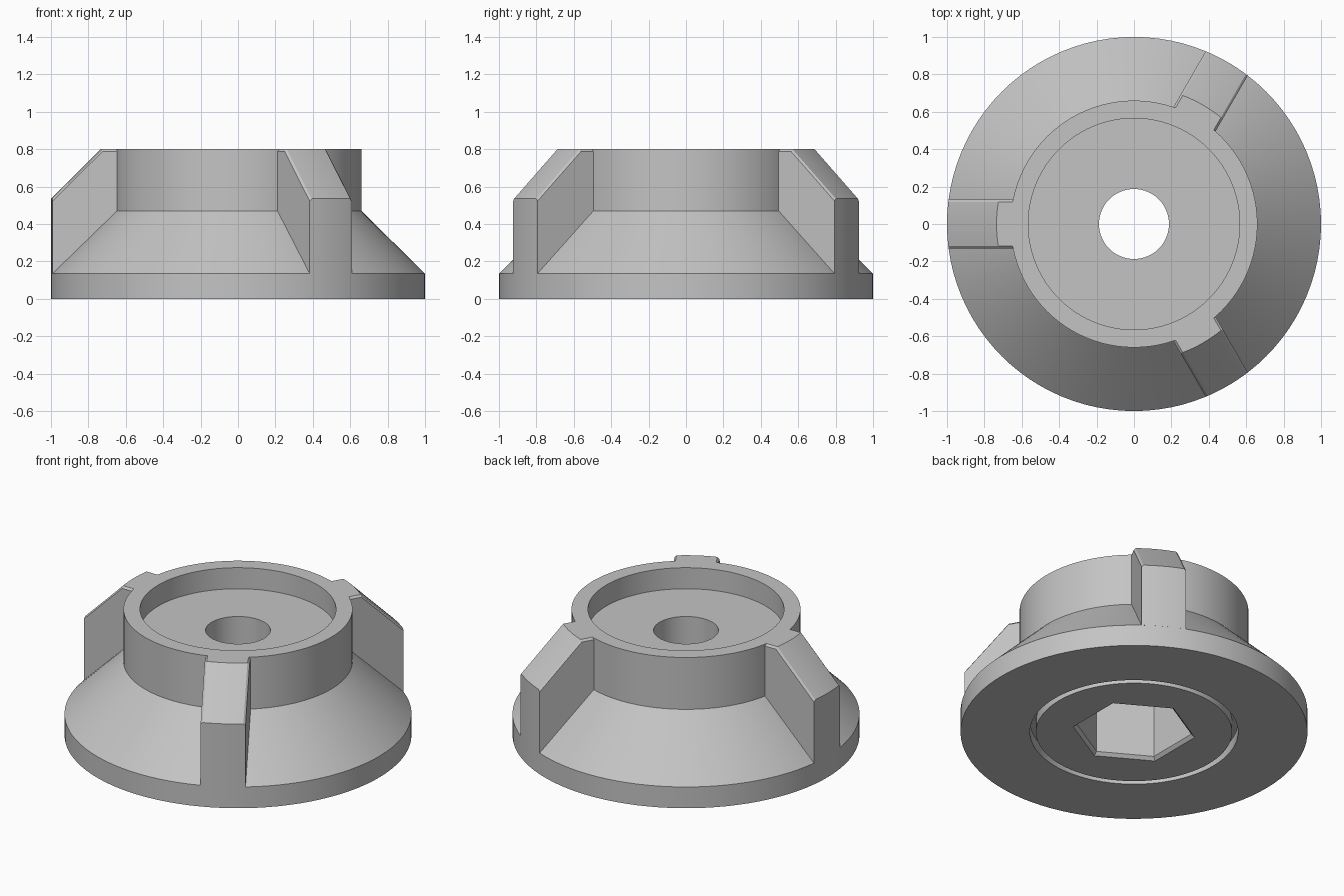
import bpy, bmesh, math
from mathutils import Matrix

cube = bpy.data.objects.get("Cube")
if cube:
    bpy.data.objects.remove(cube, do_unlink=True)

grey = bpy.data.materials.new("plain_grey")
grey.use_nodes = True
colour = (0.55, 0.55, 0.55, 1)
grey.diffuse_color = colour
grey.node_tree.nodes["Principled BSDF"].inputs["Base Color"].default_value = colour

SEGMENTS = 96


def finish(bm, name):
    bmesh.ops.recalc_face_normals(bm, faces=bm.faces)
    mesh = bpy.data.meshes.new(name)
    bm.to_mesh(mesh)
    bm.free()
    mesh.materials.append(grey)
    obj = bpy.data.objects.new(name, mesh)
    bpy.context.collection.objects.link(obj)
    bpy.ops.object.select_all(action='DESELECT')
    obj.select_set(True)
    bpy.context.view_layer.objects.active = obj
    bpy.ops.object.shade_smooth_by_angle(angle=math.radians(25))
    return obj


def hex_factor(angle):
    """Radius of a unit hexagon with a corner on the y axis."""
    local = (math.degrees(angle) - 90) % 60 - 30
    return math.cos(math.radians(30)) / math.cos(math.radians(local))


# Flared body: closed profile of (radius, height, is_hexagonal)
profile = [
    (0.187, 0.666, False), (0.565, 0.666, False),   # dished floor
    (0.565, 0.80, False), (0.66, 0.80, False),      # rim
    (0.66, 0.47, False), (1.0, 0.135, False),       # collar and cone
    (1.0, 0.0, False), (0.60, 0.0, False),          # base
    (0.60, 0.07, False), (0.565, 0.07, False),      # ring groove
    (0.565, 0.0, False), (0.355, 0.0, True),        # underside
    (0.335, 0.02, True), (0.335, 0.40, True),       # hexagonal socket
    (0.187, 0.40, False),                           # through hole
]
bm = bmesh.new()
rings = []
for i in range(SEGMENTS):
    a = math.tau * i / SEGMENTS
    ring = []
    for r, z, is_hex in profile:
        r *= hex_factor(a) if is_hex else 1
        ring.append(bm.verts.new((r * math.cos(a), r * math.sin(a), z)))
    rings.append(ring)
n = len(profile)
for i in range(SEGMENTS):
    here, there = rings[i], rings[(i + 1) % SEGMENTS]
    for j in range(n):
        k = (j + 1) % n
        bm.faces.new((here[j], there[j], there[k], here[k]))
finish(bm, "flared_body")


# Grip ribs: radial profile lofted across the width, with chamfered top edges
def make_rib(name, degrees):
    half, chamfer = 0.13, 0.012
    side = [(0.655, 0.135), (1.0, 0.135), (1.0, 0.535), (0.735, 0.80), (0.655, 0.80)]
    inner = half - chamfer
    stations = [-half] + [inner * (i / 4 - 1) for i in range(9)] + [half]
    bm = bmesh.new()
    loops = []
    for y in stations:
        drop = chamfer if abs(y) > inner + 0.001 else 0
        loops.append([bm.verts.new((math.sqrt(r * r - y * y), y, z - (drop if z > 0.5 else 0)))
                      for r, z in side])
    for a, b in zip(loops, loops[1:]):
        for j in range(len(side)):
            k = (j + 1) % len(side)
            bm.faces.new((a[j], b[j], b[k], a[k]))
    bm.faces.new(loops[0])
    bm.faces.new(loops[-1])
    bm.transform(Matrix.Rotation(math.radians(degrees), 4, 'Z'))
    finish(bm, name)


for name, degrees in (("right_rib", 180), ("back_left_rib", 60), ("front_left_rib", -60)):
    make_rib(name, degrees)
